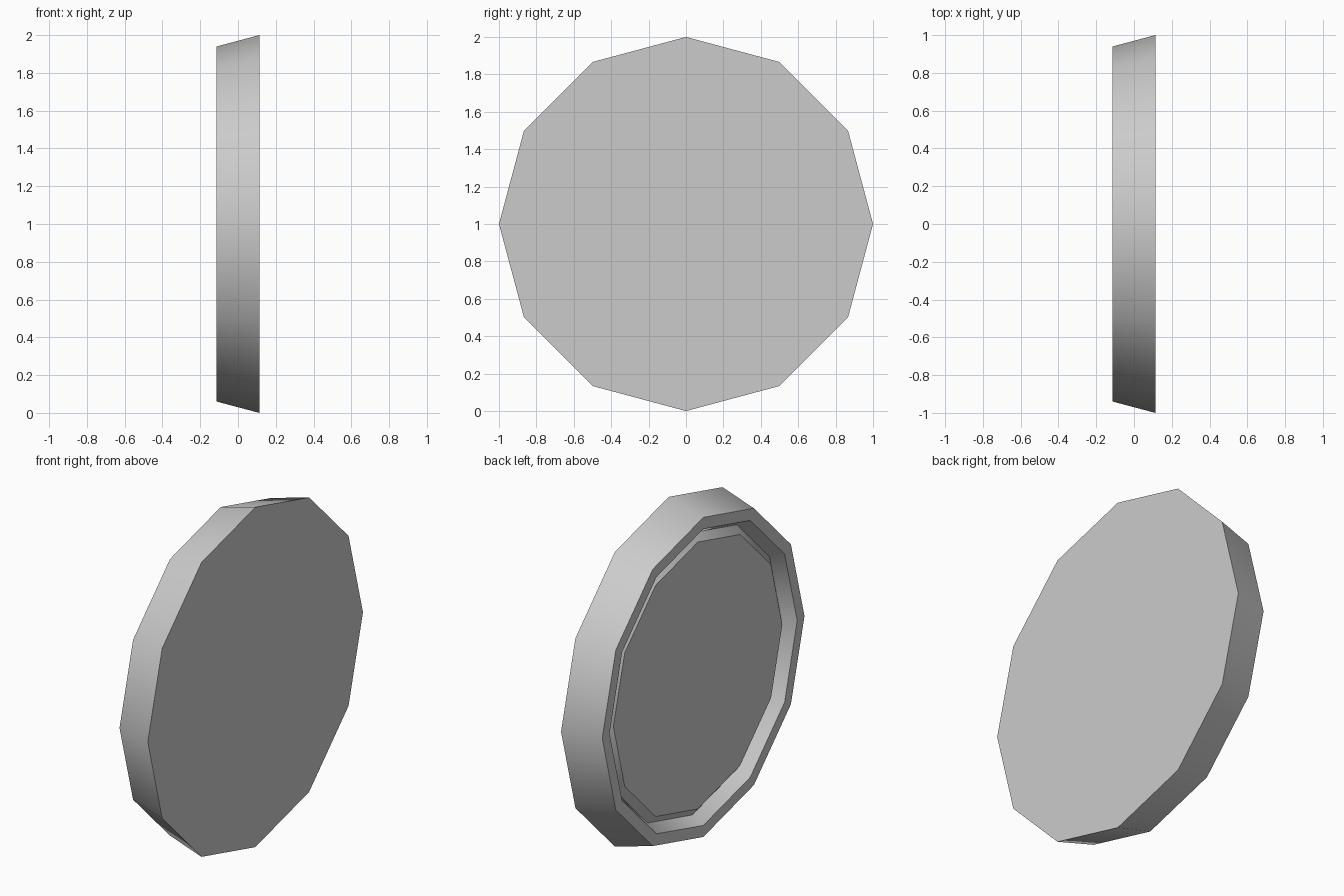
import bpy, bmesh
from math import cos, sin, pi, radians

if "Cube" in bpy.data.objects:
    bpy.data.objects.remove(bpy.data.objects["Cube"])

SIDES = 12
H = 0.113  # half thickness

# (x, radius) rings: front disc edge, back rim, V-groove, raised centre panel
PROFILE = [(H, 1.0), (-H, 0.94), (-H, 0.872), (-H + 0.072, 0.83), (-H + 0.036, 0.785)]

bm = bmesh.new()
rings = [[bm.verts.new((x, r * cos(2 * pi * i / SIDES), 1 + r * sin(2 * pi * i / SIDES)))
          for i in range(SIDES)] for x, r in PROFILE]

# walls between neighbouring rings
for a, b in zip(rings, rings[1:]):
    for i in range(SIDES):
        j = (i + 1) % SIDES
        bm.faces.new((a[i], a[j], b[j], b[i]))

# flat front face and back panel
bm.faces.new(rings[0])
bm.faces.new(rings[-1])
bmesh.ops.recalc_face_normals(bm, faces=bm.faces)

mesh = bpy.data.meshes.new("round_lid")
bm.to_mesh(mesh)
bm.free()
lid = bpy.data.objects.new("round_lid", mesh)
bpy.context.collection.objects.link(lid)

# smooth around the sides, sharp at the rims
bpy.context.view_layer.objects.active = lid
lid.select_set(True)
bpy.ops.object.shade_smooth_by_angle(angle=radians(34))
